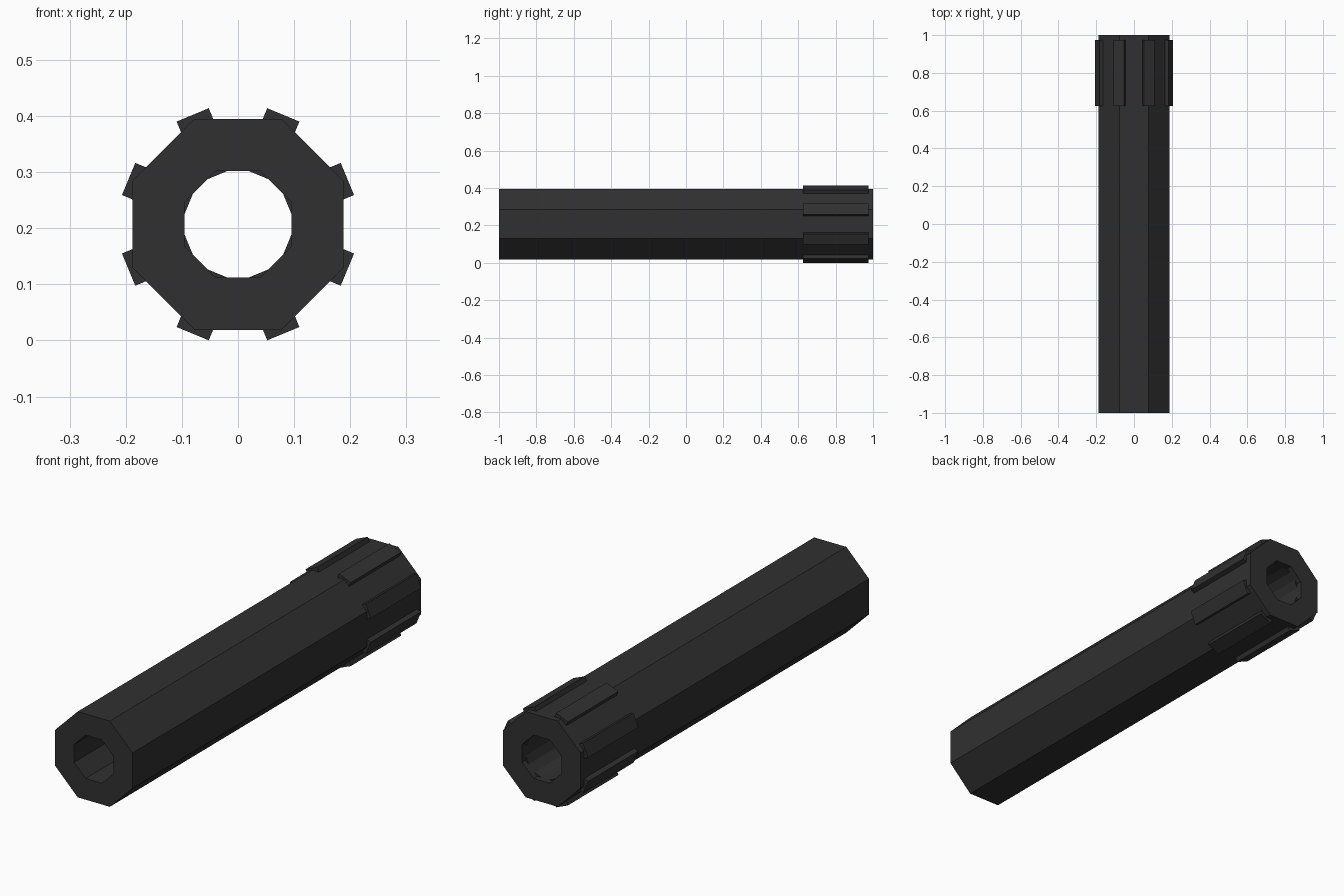
import bpy, bmesh, math
from mathutils import Matrix

cube = bpy.data.objects.get("Cube")
if cube:
    bpy.data.objects.remove(cube, do_unlink=True)

SIDES = 8
AXIS_Z = 0.207
OUTER, BORE = 0.188, 0.095        # distance from the axis to the flats
RIB_IN, RIB_OUT = 0.095, 0.211    # ribs pass through the tube wall
RIB_WIDTH = 0.062
RIB_START, RIB_END = 0.625, 0.975

mat = bpy.data.materials.new("dark grey")
mat.use_nodes = True
colour = (0.03, 0.03, 0.03, 1)
mat.diffuse_color = colour
mat.node_tree.nodes["Principled BSDF"].inputs["Base Color"].default_value = colour


def add_object(name, bm):
    bmesh.ops.recalc_face_normals(bm, faces=bm.faces)
    mesh = bpy.data.meshes.new(name)
    bm.to_mesh(mesh)
    bm.free()
    mesh.materials.append(mat)
    obj = bpy.data.objects.new(name, mesh)
    obj.location.z = AXIS_Z
    bpy.context.collection.objects.link(obj)
    return obj


def corner_angle(i):
    return (i + 0.5) * math.tau / SIDES


# Octagonal tube with an octagonal bore
bm = bmesh.new()
rings = []
for flat, y in ((OUTER, -1), (OUTER, 1), (BORE, 1), (BORE, -1)):
    r = flat / math.cos(math.pi / SIDES)
    rings.append([bm.verts.new((r * math.cos(corner_angle(i)), y,
                                r * math.sin(corner_angle(i))))
                  for i in range(SIDES)])
for a, b in zip(rings, rings[1:] + rings[:1]):
    for i in range(SIDES):
        j = (i + 1) % SIDES
        bm.faces.new((a[i], a[j], b[j], b[i]))
add_object("tube", bm)

# One grip rib on each corner near the back end
for i in range(SIDES):
    bm = bmesh.new()
    place = (Matrix.Rotation(-corner_angle(i), 4, 'Y')
             @ Matrix.Translation(((RIB_IN + RIB_OUT) / 2, (RIB_START + RIB_END) / 2, 0))
             @ Matrix.Diagonal((RIB_OUT - RIB_IN, RIB_END - RIB_START, RIB_WIDTH, 1)))
    bmesh.ops.create_cube(bm, size=1, matrix=place)
    add_object(f"grip_rib_{i + 1}", bm)
